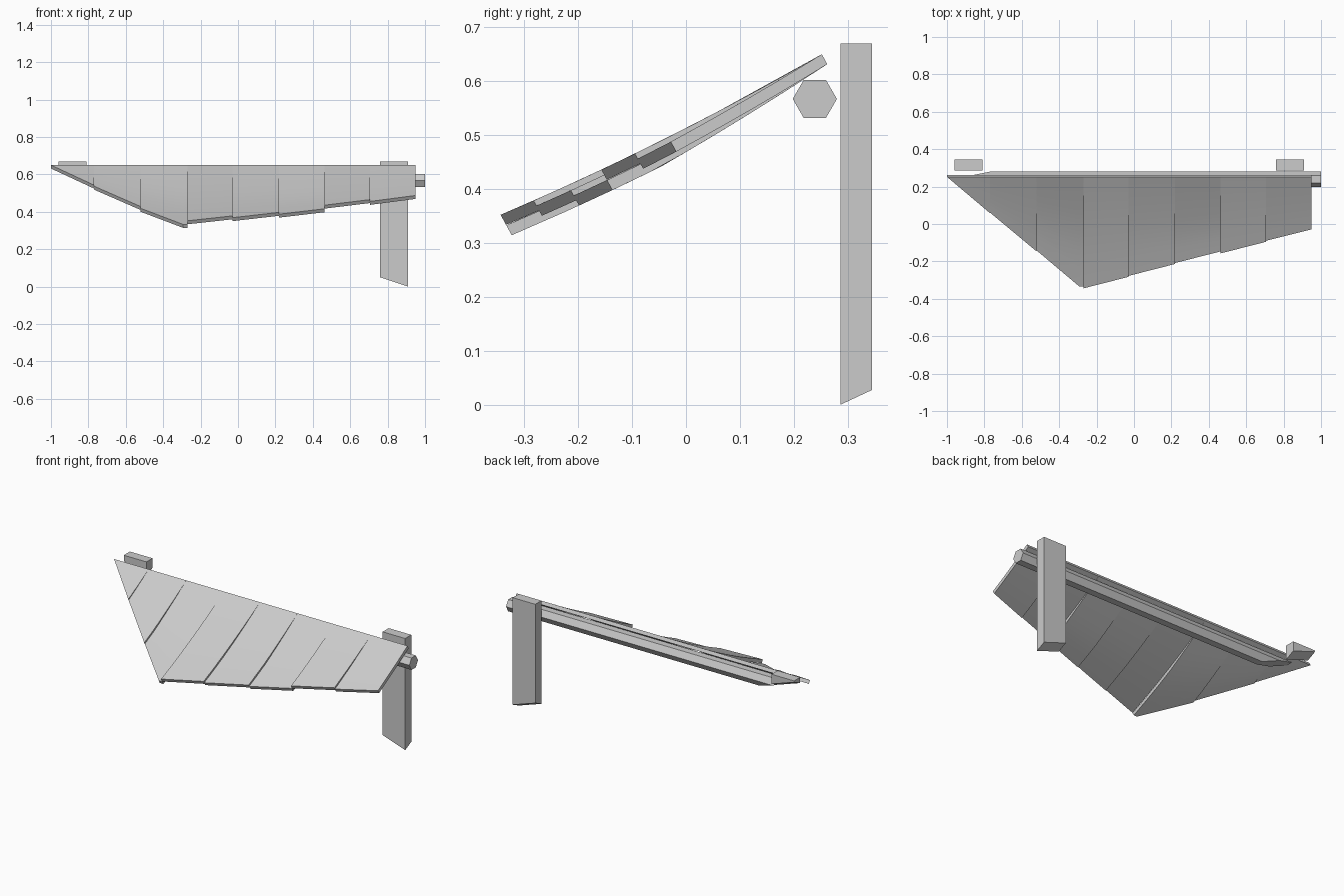
import bpy, bmesh, math
from mathutils import Vector

cube = bpy.data.objects.get("Cube")
if cube:
    bpy.data.objects.remove(cube, do_unlink=True)

GREY = (0.6, 0.6, 0.6, 1)
grey = bpy.data.materials.new("plain_grey")
grey.use_nodes = True
grey.diffuse_color = GREY
grey.node_tree.nodes["Principled BSDF"].inputs["Base Color"].default_value = GREY


def finish(bm, name, smooth=False):
    bmesh.ops.remove_doubles(bm, verts=bm.verts, dist=0.0005)
    bmesh.ops.recalc_face_normals(bm, faces=bm.faces)
    mesh = bpy.data.meshes.new(name)
    bm.to_mesh(mesh)
    bm.free()
    mesh.materials.append(grey)
    obj = bpy.data.objects.new(name, mesh)
    bpy.context.collection.objects.link(obj)
    if smooth:
        bpy.ops.object.select_all(action="DESELECT")
        obj.select_set(True)
        bpy.context.view_layer.objects.active = obj
        bpy.ops.object.shade_smooth_by_angle(angle=math.radians(30))
    return obj


# Sloping roof of tapering planks, each stepped against its neighbour
TOP_Y = 0.252
DOWN = Vector((0, 0.48, -0.88))
THICK = 0.021
ROWS = 6


def front_y(x):
    left_edge = TOP_Y - 0.843 * (x + 1)
    right_edge = -0.344 + 0.255 * (x + 0.27)
    return max(left_edge, right_edge, -0.344)


def roof_point(x, t, drop):
    y = TOP_Y + t * (front_y(x) - TOP_Y)
    z = 0.513 + 0.5116 * y + 0.127 * y * y
    ramp = min(1, max(0, (TOP_Y - y) / 0.32))
    return Vector((x, y, z)) + DOWN * drop * ramp


def plank(name, columns, drop):
    bm = bmesh.new()
    grid = [[bm.verts.new(roof_point(x, r / ROWS, drop)) for r in range(ROWS + 1)]
            for x in columns]
    for a, b in zip(grid, grid[1:]):
        for r in range(ROWS):
            bm.faces.new((a[r], b[r], b[r + 1], a[r + 1]))
    # thicken downward across the slope
    bmesh.ops.remove_doubles(bm, verts=bm.verts, dist=0.0005)
    top = bm.faces[:]
    lower = bmesh.ops.duplicate(bm, geom=bm.verts[:] + bm.edges[:] + top)
    pairs = lower["vert_map"]
    rim = [e for e in bm.edges if e.is_boundary and e.verts[0] in pairs
           and e.link_faces[0] in top]
    sides = [(e.verts[0], e.verts[1], pairs[e.verts[1]], pairs[e.verts[0]]) for e in rim]
    for v in [g for g in lower["geom"] if isinstance(g, bmesh.types.BMVert)]:
        v.co += DOWN * THICK
    for side in sides:
        bm.faces.new(side)
    finish(bm, name, True)


splits = [-1, -0.77, -0.52, -0.27, -0.03, 0.22, 0.463, 0.707, 0.95]
steps = [0, 1, 2, 0, 1, 2, 0, 1]
for i, step in enumerate(steps):
    columns = [splits[i], splits[i + 1]]
    if i == 2:
        columns.insert(1, -0.293)
    plank(f"roof_plank_{i + 1}", columns, step * 0.011)


# Six-sided beam with its far end cut at a slant
def beam():
    bm = bmesh.new()
    rings = []
    for end in (-1, 1):
        ring = []
        for k in range(6):
            a = k * math.pi / 3
            y, z = 0.239 + 0.041 * math.cos(a), 0.567 + 0.041 * math.sin(a)
            x = 1 if end > 0 else -0.77 - (z - 0.567) * 2.9
            ring.append(bm.verts.new((x, y, z)))
        rings.append(ring)
        bm.faces.new(ring)
    for k in range(6):
        n = (k + 1) % 6
        bm.faces.new((rings[0][k], rings[0][n], rings[1][n], rings[1][k]))
    finish(bm, "support_beam")


beam()


# Posts with slanted feet
def post(name, x0, x1, foot):
    bm = bmesh.new()
    bmesh.ops.create_cube(bm, size=1)
    for v in bm.verts:
        right, back, high = (c > 0 for c in v.co)
        v.co.x = x1 if right else x0
        v.co.y = 0.345 if back else 0.287
        v.co.z = 0.67 if high else foot + 0.05 * (not right) + 0.027 * back
    finish(bm, name)


post("left_post", 0.76, 0.91, 0.0)
post("right_post_stub", -0.96, -0.81, 0.585)
